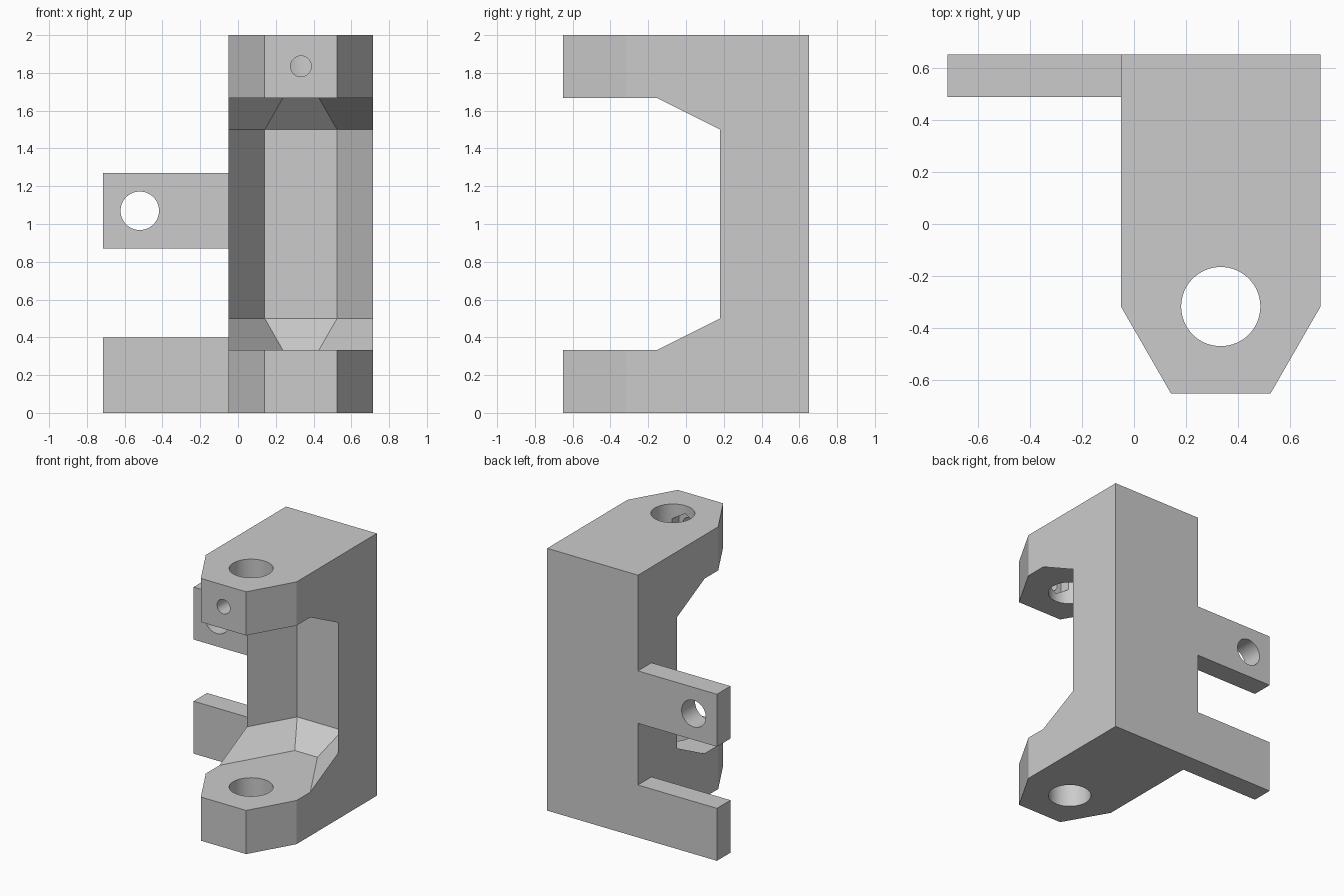
import bpy, bmesh, math
from mathutils import Matrix, Vector

cube = bpy.data.objects.get("Cube")
if cube:
    bpy.data.objects.remove(cube, do_unlink=True)

grey = bpy.data.materials.new("light_grey")
grey.use_nodes = True
grey.diffuse_color = (0.6, 0.6, 0.6, 1)
grey.node_tree.nodes["Principled BSDF"].inputs["Base Color"].default_value = (0.6, 0.6, 0.6, 1)

CX, HALF, BACK = 0.333, 0.383, 0.65      # block centre, half width, back plane
BORE_Y, SLOPE = -0.317, math.sqrt(3)


def finish(name, bm):
    bmesh.ops.recalc_face_normals(bm, faces=bm.faces)
    mesh = bpy.data.meshes.new(name)
    bm.to_mesh(mesh)
    bm.free()
    obj = bpy.data.objects.new(name, mesh)
    bpy.context.collection.objects.link(obj)
    mesh.materials.append(grey)
    return obj


def loft(name, sections):
    """Closed solid through outlines of (x, y) points at rising heights."""
    bm = bmesh.new()
    rings = [[bm.verts.new((x, y, z)) for x, y in pts] for pts, z in sections]
    for low, high in zip(rings, rings[1:]):
        for i in range(len(low)):
            j = (i + 1) % len(low)
            bm.faces.new((low[i], low[j], high[j], high[i]))
    bm.faces.new(rings[0])
    bm.faces.new(rings[-1])
    return finish(name, bm)


def box(name, x, y, z):
    outline = [(x[0], y[0]), (x[1], y[0]), (x[1], y[1]), (x[0], y[1])]
    return loft(name, [(outline, z[0]), (outline, z[1])])


def rod(name, start, end, radius, sides=48):
    start, end = Vector(start), Vector(end)
    bm = bmesh.new()
    turn = (end - start).to_track_quat('Z', 'Y').to_matrix().to_4x4()
    bmesh.ops.create_cone(bm, cap_ends=True, segments=sides, radius1=radius, radius2=radius,
                          depth=(end - start).length,
                          matrix=Matrix.Translation((start + end) / 2) @ turn)
    return finish(name, bm)


def cut(target, cutter):
    mod = target.modifiers.new("cut", 'BOOLEAN')
    mod.operation, mod.solver, mod.object = 'DIFFERENCE', 'EXACT', cutter
    bpy.context.view_layer.update()
    select(target)
    bpy.ops.object.modifier_apply(modifier=mod.name)
    bpy.data.objects.remove(cutter, do_unlink=True)


def select(obj):
    bpy.ops.object.select_all(action='DESELECT')
    obj.select_set(True)
    bpy.context.view_layer.objects.active = obj


def mirrored(points):
    """Outline from (half width, y) points, reflected about the block centre."""
    return [(CX + w, y) for w, y in points] + [(CX - w, y) for w, y in reversed(points)]


# Main block with a half-hexagon nose
plan = mirrored([(HALF / 2, -BACK), (HALF, BORE_Y), (HALF, BACK)])
block = loft("clamp_block", [(plan, 0), (plan, 2)])


# Half-hexagon recess with tapered ends
def recess(half, y):
    wide = HALF + 0.1
    return mirrored([(wide, -1), (wide, y - (wide - half) * SLOPE), (half, y)])


small, large = recess(HALF / 4, 0.345), recess(HALF / 2, 0.511)
cut(block, loft("recess", [(small, 0.333), (large, 0.5), (large, 1.5), (small, 1.667)]))

# Vertical bore through both jaws
cut(block, rod("bore", (CX, BORE_Y, -0.2), (CX, BORE_Y, 2.2), 0.152, 64))

# Set screw hole and nut pocket in the upper jaw
cut(block, rod("screw_hole", (CX, -0.8, 1.835), (CX, BORE_Y, 1.835), 0.055, 32))
cut(block, rod("nut_pocket", (CX, -0.52, 1.835), (CX, BORE_Y, 1.835), 0.105, 6))

# Side tabs flush with the back
upper_tab = box("upper_tab", (-0.716, CX - HALF), (0.487, BACK), (0.87, 1.27))
cut(upper_tab, rod("tab_hole", (-0.52, 0.3, 1.07), (-0.52, 0.9, 1.07), 0.102))
lower_tab = box("lower_tab", (-0.716, CX - HALF), (0.487, BACK), (0, 0.4))

for part in (block, upper_tab, lower_tab):
    select(part)
    bpy.ops.object.shade_smooth_by_angle(angle=math.radians(25))
